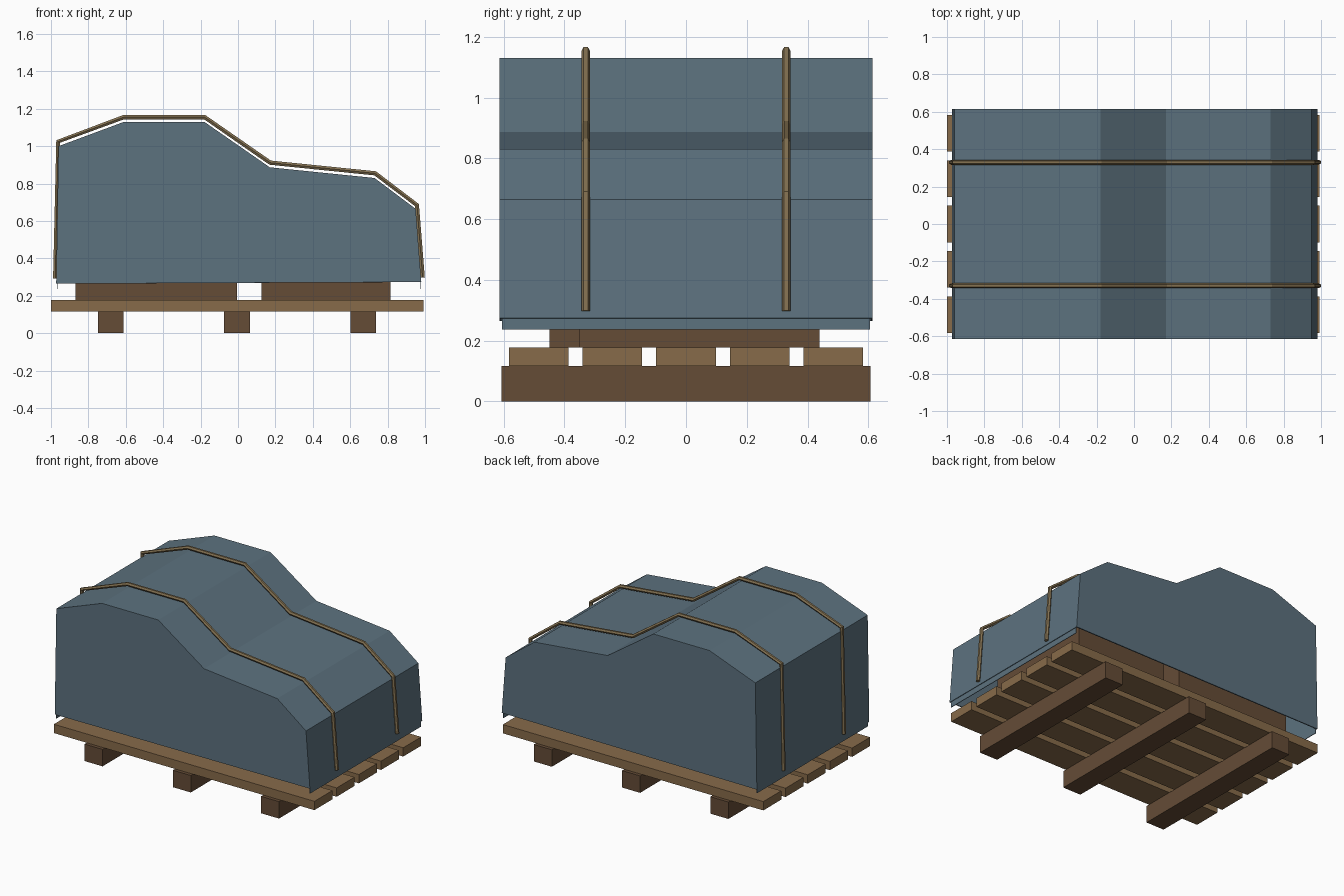
import bpy, bmesh

if "Cube" in bpy.data.objects:
    bpy.data.objects.remove(bpy.data.objects["Cube"])


def material(name, rgb):
    m = bpy.data.materials.new(name)
    m.diffuse_color = (*rgb, 1)
    m.use_nodes = True
    m.node_tree.nodes["Principled BSDF"].inputs["Base Color"].default_value = m.diffuse_color
    return m


TARP = material("blue_grey_canvas", (0.108, 0.168, 0.212))
DECK = material("light_wood", (0.245, 0.147, 0.068))
DARK = material("dark_wood", (0.130, 0.072, 0.037))
ROPE = material("khaki_strap", (0.235, 0.170, 0.085))


def finish(name, bm, mat):
    bmesh.ops.recalc_face_normals(bm, faces=bm.faces)
    me = bpy.data.meshes.new(name)
    bm.to_mesh(me)
    bm.free()
    me.materials.append(mat)
    ob = bpy.data.objects.new(name, me)
    bpy.context.collection.objects.link(ob)
    return ob


def box(name, x0, x1, y0, y1, z0, z1, mat):
    bm = bmesh.new()
    bmesh.ops.create_cube(bm, size=1)
    for v in bm.verts:
        v.co.x = x1 if v.co.x > 0 else x0
        v.co.y = y1 if v.co.y > 0 else y0
        v.co.z = z1 if v.co.z > 0 else z0
    return finish(name, bm, mat)


# Pallet: three runners under five deck boards
for i in range(3):
    x = -0.68 + 0.675 * i
    box(f"pallet_runner_{i + 1}", x - 0.069, x + 0.069, -0.607, 0.607, 0, 0.117, DARK)
for i in range(5):
    y = -0.485 + 0.2425 * i
    box(f"deck_board_{i + 1}", -1, 0.993, y - 0.098, y + 0.098, 0.117, 0.178, DECK)

# Crates hidden under the cover
box("large_crate", -0.87, -0.005, -0.45, 0.43, 0.178, 0.92, DARK)
box("small_crate", 0.125, 0.815, -0.35, 0.44, 0.178, 0.68, DARK)

# Canvas cover: hollow extruded profile, open underneath
profile = [(-0.972, 0.265), (-0.96, 1.0), (-0.61, 1.13), (-0.18, 1.13),
           (0.17, 0.887), (0.73, 0.83), (0.95, 0.665), (0.98, 0.274)]
bm = bmesh.new()
front = [bm.verts.new((x, -0.614, z)) for x, z in profile]
back = [bm.verts.new((x, 0.614, z)) for x, z in profile]
bm.faces.new(front)
bm.faces.new(back[::-1])
for i in range(len(profile) - 1):
    bm.faces.new((front[i], back[i], back[i + 1], front[i + 1]))
cover = finish("canvas_cover", bm, TARP)
mod = cover.modifiers.new("thickness", 'SOLIDIFY')
mod.thickness = 0.01
mod.offset = -1

# Thin end flaps hanging slightly below the cover
for name, x in (("left_flap", -0.966), ("right_flap", 0.974)):
    box(name, x - 0.002, x + 0.002, -0.605, 0.605, 0.236, 0.285, TARP)

# Two straps following the cover profile with a small gap
path = [(-0.977, 0.292), (-0.962, 1.025), (-0.612, 1.155), (-0.178, 1.155),
        (0.172, 0.912), (0.733, 0.855), (0.957, 0.685), (0.987, 0.298)]
for name, y in (("front_strap", -0.33), ("back_strap", 0.33)):
    cu = bpy.data.curves.new(name, 'CURVE')
    cu.dimensions = '3D'
    cu.bevel_depth = 0.0135
    cu.bevel_resolution = 1
    cu.use_fill_caps = True
    sp = cu.splines.new('POLY')
    sp.use_smooth = False
    sp.points.add(len(path) - 1)
    for p, (x, z) in zip(sp.points, path):
        p.co = (x, y, z, 1)
    cu.materials.append(ROPE)
    bpy.context.collection.objects.link(bpy.data.objects.new(name, cu))
